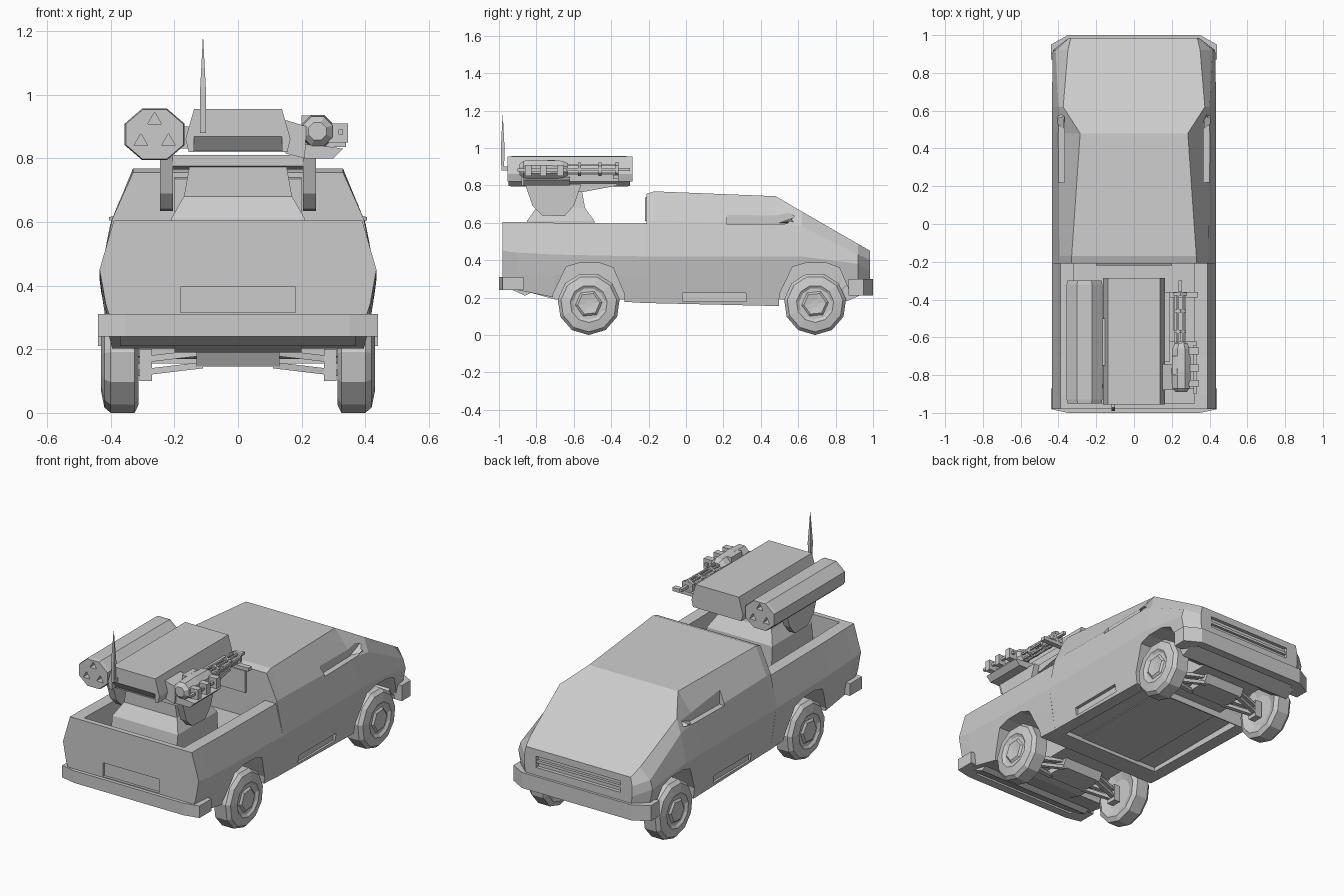
import bpy, bmesh, math

if "Cube" in bpy.data.objects:
    bpy.data.objects.remove(bpy.data.objects["Cube"])


def loft(name, rings):
    """Skin equal-length rings of points and cap both ends."""
    bm = bmesh.new()
    rows = [[bm.verts.new(p) for p in ring] for ring in rings]
    n = len(rows[0])
    for a, b in zip(rows, rows[1:]):
        for i in range(n):
            bm.faces.new((a[i], a[(i + 1) % n], b[(i + 1) % n], b[i]))
    bm.faces.new(rows[0])
    bm.faces.new(rows[-1])
    bmesh.ops.recalc_face_normals(bm, faces=bm.faces[:])
    me = bpy.data.meshes.new(name)
    bm.to_mesh(me)
    bm.free()
    ob = bpy.data.objects.new(name, me)
    bpy.context.collection.objects.link(ob)
    return ob


def prism(name, x0, x1, prof):
    return loft(name, [[(x, y, z) for y, z in prof] for x in (x0, x1)])


def box(name, x0, x1, y0, y1, z0, z1):
    return prism(name, x0, x1, [(y0, z0), (y1, z0), (y1, z1), (y0, z1)])


def tube(name, axis, c, prof, n=8, phase=0.5, squash=1.0):
    """Turned solid: prof holds (position, radius) along x, y or z; c is the centre of the other two."""
    rings = []
    for t, r in prof:
        ring = []
        for i in range(n):
            a = 2 * math.pi * (i + phase) / n
            u, v = c[0] + r * math.cos(a), c[1] + r * squash * math.sin(a)
            ring.append({'x': (t, u, v), 'y': (u, t, v), 'z': (u, v, t)}[axis])
        rings.append(ring)
    return loft(name, rings)


def cut(ob, cutter):
    m = ob.modifiers.new('cut', 'BOOLEAN')
    m.operation, m.solver, m.object = 'DIFFERENCE', 'EXACT', cutter
    bpy.context.view_layer.objects.active = ob
    bpy.ops.object.modifier_apply(modifier=m.name)
    bpy.data.objects.remove(cutter)


def hull(name, stations):
    """Body loft along y from half sections (x, z), bottom to top, mirrored in x."""
    return loft(name, [[(x, y, z) for x, z in h] + [(-x, y, z) for x, z in reversed(h)]
                       for y, h in stations])


# Cab and nose
cab = hull('cab_body', [
    (-0.21, [(.395, .17), (.435, .42), (.395, .61), (.33, .755)]),
    (-0.17, [(.395, .17), (.435, .42), (.395, .61), (.33, .768)]),
    (0.48, [(.395, .155), (.435, .42), (.40, .60), (.285, .742)]),
    (0.62, [(.395, .155), (.435, .42), (.40, .58), (.375, .66)]),
    (0.92, [(.40, .24), (.43, .38), (.415, .43), (.35, .487)]),
    (0.985, [(.33, .25), (.345, .34), (.345, .40), (.335, .45)])])

# Cargo bed
bed = hull('cargo_bed', [
    (-0.98, [(.405, .31), (.415, .34), (.435, .45), (.39, .605)]),
    (-0.90, [(.405, .24), (.415, .32), (.435, .44), (.39, .605)]),
    (-0.70, [(.395, .20), (.42, .32), (.435, .43), (.39, .60)]),
    (-0.205, [(.395, .17), (.42, .32), (.435, .42), (.39, .595)])])
cut(bed, box('cutter', -.32, .32, -.95, -.21, .47, .8))
cut(bed, box('cutter', -.18, .18, -1.1, -.965, .315, .395))

# Wheel arches, side windows, sill vents, grille, underside
def arch(y):
    return prism('cutter', -.6, .6, [(y + a, z) for a, z in
                 ((-.20, .05), (-.19, .22), (-.12, .365), (-.05, .385),
                  (.06, .385), (.13, .36), (.19, .22), (.20, .05))])
cut(bed, arch(-.52))
cut(cab, arch(.69))
for s in (-1, 1):
    cut(cab, prism('cutter', s * .368, s * .6, [(.22, .59), (.54, .595), (.58, .635), (.46, .70), (.22, .70)]))
    cut(cab, box('cutter', s * .385, s * .6, -.02, .32, .18, .225))
cut(cab, box('cutter', -.27, .27, .965, 1.1, .345, .41))
cut(cab, box('cutter', -.32, .32, -.3, .49, .1, .195))
box('grille_bar', -.27, .27, .96, .98, .37, .385)

# Rear window panel
prism('rear_window_frame', -.2, .2, [(-.22, .61), (-.2, .61), (-.2, .745), (-.22, .735)])

# Central chassis
prism('chassis', -.2, .2, [(-.88, .24), (-.70, .19), (.85, .19), (.92, .25), (.92, .40), (-.88, .40)])

# Wrap-around bumpers
for name, s, z0, z1 in (('rear_bumper', -1, .24, .31), ('front_bumper', 1, .21, .30)):
    side_y = .98 if s < 0 else .95
    plan = [(-.44, .87), (-.44, side_y), (-.35, 1.0), (.35, 1.0), (.44, side_y), (.44, .87),
            (.39, .87), (.33, .95), (-.33, .95), (-.39, .87)]
    loft(name, [[(x, s * y, z) for x, y in plan] for z in (z0, z1)])
    prism(name + '_skirt', -.37, .37, [(s * .97, z0 + .02), (s * .86, z0 - .03), (s * .80, z0), (s * .86, z0 + .06)])

# Wheels with hubs, uprights, wishbones
for y, end in ((-.52, 'rear'), (.69, 'front')):
    prism(end + '_axle_block', -.13, .13, [(y - .1, .20), (y - .07, .145), (y + .07, .145), (y + .1, .20)])
    for s, side in ((-1, 'left'), (1, 'right')):
        tag = end + '_' + side
        tube(tag + '_wheel', 'x', (y, .167), [(s * a, r) for a, r in (
            (.33, .09), (.312, .14), (.325, .167), (.40, .167), (.42, .15), (.43, .10), (.42, .085))], 11, .25)
        tube(tag + '_hub', 'x', (y, .167), [(s * .41, .085), (s * .43, .06), (s * .425, .02)], 6, .1)
        box(tag + '_upright', s * .27, s * .31, y - .03, y + .03, .10, .2)
        for dy in (-.06, .06):
            for z in (.15, .19):
                loft(tag + '_wishbone', [[(s * x, yy + a, zz + b) for a, b in
                     ((-.012, -.01), (.012, -.01), (.012, .01), (-.012, .01))]
                     for x, yy, zz in ((.11, y + dy, z), (.32, y, z - .025))])

# Side mirrors
for s in (-1, 1):
    loft('side_mirror', [[(s * .37, y, z) for y, z in ((.5, .60), (.59, .60), (.57, .625))],
                         [(s * .405, y, z) for y, z in ((.53, .605), (.57, .605), (.56, .615))]])

# Turret pedestal, deck and fork arms
loft('turret_base', [[(x * w, y, z) for x, y in ((-1, y0), (1, y0), (1, y1), (-1, y1))]
                     for z, w, y0, y1 in ((.46, .21, -.87, -.48), (.61, .21, -.85, -.49),
                                          (.68, .17, -.80, -.54), (.79, .15, -.80, -.56))])
prism('turret_deck', -.21, .21, [(-.85, .775), (-.55, .765), (-.37, .798), (-.37, .81), (-.85, .81)])
for s in (-1, 1):
    prism('fork_arm', s * .205, s * .245, [(-.86, .805), (-.82, .69), (-.77, .64), (-.65, .635),
                                          (-.60, .69), (-.56, .805)])

# Weapon housing, undercut at the rear
housing = loft('weapon_housing', [[(-.155, y, .82), (.155, y, .82), (.165, y, .86), (.138, y, .955),
                                   (-.138, y, .955), (-.165, y, .86)] for y in (-.955, -.285)])
cut(housing, prism('cutter', -.138, .138, [(-1, .80), (-.92, .80), (-.92, .825), (-.955, .868), (-1, .868)]))

# Missile pod with open launch tubes at both ends
pod = tube('missile_pod', 'y', (-.262, .875), [(-.95, .098), (-.93, .102), (-.32, .102), (-.30, .098)], 8, .5, .86)
for a in (90, 210, 330):
    c = (-.262 + .05 * math.cos(math.radians(a)), .875 + .045 * math.sin(math.radians(a)))
    for y0, y1 in ((-1, -.89), (-.36, -.2)):
        cut(pod, tube('cutter', 'y', c, [(y0, .025), (y1, .025)], 3, a / 120))
box('pod_mount', -.2, -.12, -.75, -.5, .83, .9)

# Rotary gun: motor body, barrel cluster, clamps, ammo feed and cradle
tube('gun_body', 'y', (.25, .885), [(-.89, .03), (-.87, .05), (-.78, .055), (-.66, .05), (-.63, .035)], 8)
for i in range(6):
    a = math.tau * i / 6
    tube('gun_barrel', 'y', (.245 + .026 * math.cos(a), .885 + .026 * math.sin(a)),
         [(-.65, .007), (-.36, .007)], 4)
for y, r in ((-.57, .036), (-.46, .036), (-.37, .04)):
    tube('barrel_clamp', 'y', (.245, .885), [(y - .008, r), (y + .008, r)], 6)
tube('muzzle', 'y', (.245, .885), [(-.36, .012), (-.30, .012)], 4)
loft('ammo_box', [[(.15, y, .815), (.21, y, .80), (.215, y, .90), (.15, y, .92)] for y in (-.88, -.74)])
loft('gun_cradle', [[(.16, y, .83), (.21, y, .80), (.30, y, .80), (.33, y, .83), (.30, y, .835), (.20, y, .845)]
                    for y in (-.87, -.62)])
box('cradle_rail', .14, .19, -.73, -.36, .82, .87)
box('front_arm', .14, .34, -.39, -.36, .835, .855)
for y in (-.86, -.78, -.69):
    box('gun_side_bracket', .28, .345, y, y + .035, .85, .91)
box('gun_side_rod', .315, .33, -.90, -.64, .875, .89)
box('gun_sight', .20, .23, -.80, -.70, .90, .935)

# Antenna
tube('antenna', 'z', (-.11, -.98), [(.88, .010), (1.0, .014), (1.175, .001)], 4)
box('antenna_foot', -.12, -.10, -.985, -.95, .88, .90)
